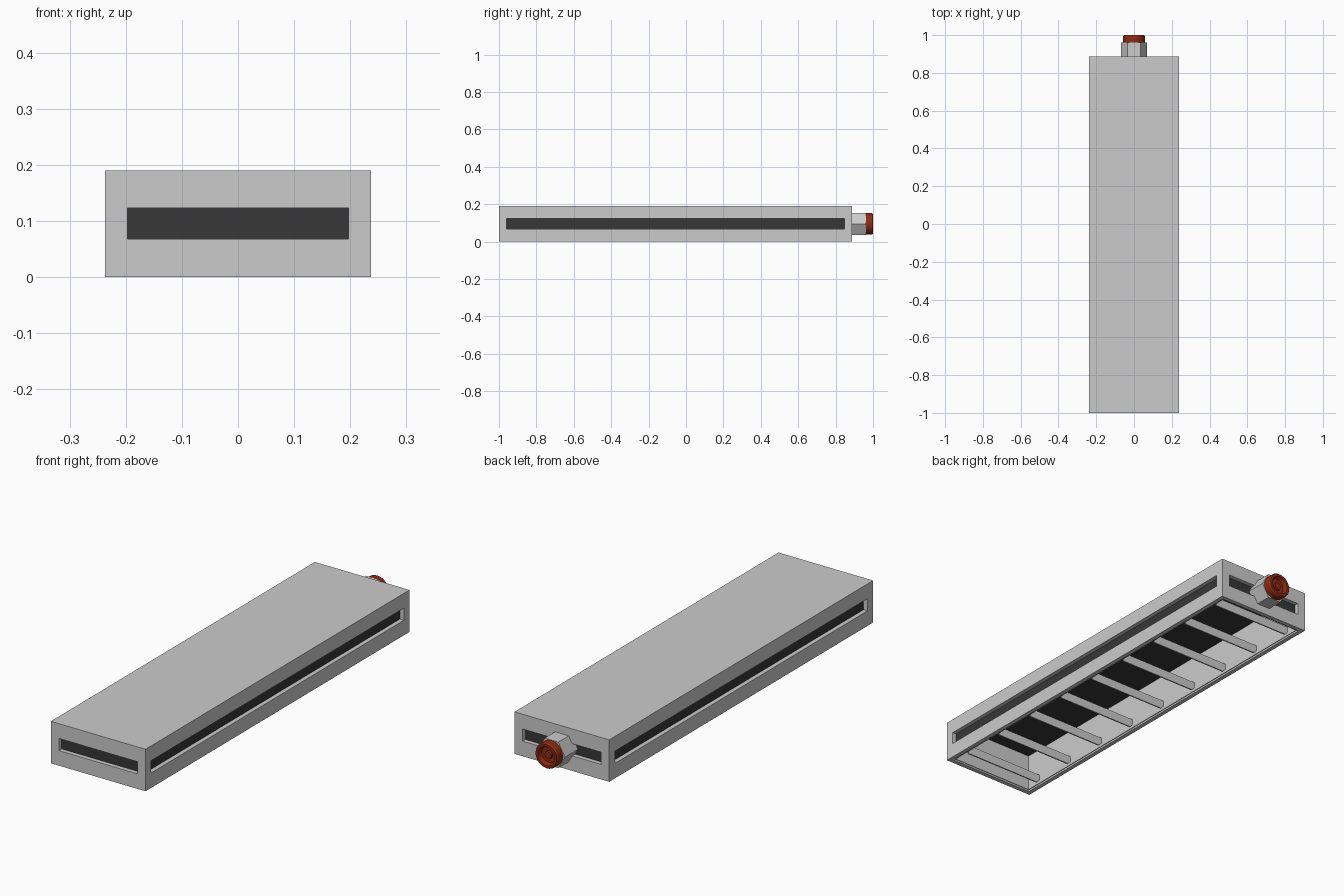
import bpy, bmesh, math
from mathutils import Vector

if "Cube" in bpy.data.objects:
    bpy.data.objects.remove(bpy.data.objects["Cube"])

W, Y0, Y1, H = 0.237, -1.0, 0.888, 0.19      # half width, front, back, height
Z_LOW, Z_HIGH = 0.068, 0.123                 # side slot
CZ = 0.095                                   # fitting axis height


def material(name, color):
    m = bpy.data.materials.new(name)
    m.diffuse_color = (*color, 1)
    m.use_nodes = True
    m.node_tree.nodes["Principled BSDF"].inputs["Base Color"].default_value = m.diffuse_color
    return m


DARK = material("dark_mesh", (0.038, 0.038, 0.038))
RED = material("red_plastic", (0.27, 0.025, 0.006))


def finish(name, bm, mat=None):
    bmesh.ops.recalc_face_normals(bm, faces=bm.faces)
    me = bpy.data.meshes.new(name)
    bm.to_mesh(me)
    bm.free()
    ob = bpy.data.objects.new(name, me)
    bpy.context.collection.objects.link(ob)
    if mat:
        me.materials.append(mat)
    return ob


def box(name, x0, x1, y0, y1, z0, z1, mat=None):
    bm = bmesh.new()
    bmesh.ops.create_cube(bm, size=1)
    for v in bm.verts:
        v.co = Vector(((x0 + x1) / 2 + v.co.x * (x1 - x0),
                       (y0 + y1) / 2 + v.co.y * (y1 - y0),
                       (z0 + z1) / 2 + v.co.z * (z1 - z0)))
    return finish(name, bm, mat)


def frame(name, inset, thick, z0, z1, mat=None):
    """Rectangular ring of four walls, set in from the outer faces."""
    bm = bmesh.new()
    rings = []
    for d, z in ((inset, z0), (inset, z1), (inset + thick, z1), (inset + thick, z0)):
        rings.append([bm.verts.new(c) for c in (
            (-W + d, Y0 + d, z), (W - d, Y0 + d, z),
            (W - d, Y1 - d, z), (-W + d, Y1 - d, z))])
    for a, b in zip(rings, rings[1:] + rings[:1]):
        for i in range(4):
            j = (i + 1) % 4
            bm.faces.new((a[i], a[j], b[j], b[i]))
    return finish(name, bm, mat)


def lathe(name, profile, sides, mat=None):
    """Spin (radius, y) points around the fitting axis."""
    bm = bmesh.new()
    vs = [bm.verts.new((r, y, CZ)) for r, y in profile]
    edges = [bm.edges.new(p) for p in zip(vs, vs[1:])]
    bmesh.ops.spin(bm, geom=vs + edges, cent=(0, 0, CZ), axis=(0, 1, 0),
                   angle=2 * math.pi, steps=sides)
    bmesh.ops.remove_doubles(bm, verts=bm.verts, dist=1e-5)
    return finish(name, bm, mat)


# Hollow shell, open underneath: cover, lower band and inner liner
box("top_plate", -W, W, Y0, Y1, 0.180, H)
frame("upper_band", 0, 0.020, Z_HIGH, 0.180)
frame("lower_band", 0, 0.020, 0, Z_LOW)
frame("inner_liner", 0.025, 0.003, 0.004, 0.180)
box("dark_ceiling", -W + 0.028, W - 0.028, Y0 + 0.028, Y1 - 0.028, 0.174, 0.180, DARK)

# Dark recessed strip in the side slot, with four corner posts
frame("vent_strip", 0.020, 0.005, Z_LOW - 0.01, Z_HIGH + 0.01, DARK)
P = 0.04
for sx in (-1, 1):
    xa, xb = sorted((sx * W, sx * (W - P)))
    for label, ya, yb in (("front", Y0, Y0 + P), ("back", Y1 - P, Y1)):
        # L-shaped post made of two slim plates
        side = "left" if sx < 0 else "right"
        y_out = Y0 if label == "front" else Y1 - 0.02
        box(f"corner_post_{label}_{side}_end", xa, xb, y_out, y_out + 0.02, Z_LOW, Z_HIGH)
        xc, xd = sorted((sx * W, sx * (W - 0.02)))
        box(f"corner_post_{label}_{side}_side", xc, xd, ya, yb, Z_LOW, Z_HIGH)

# Cross ribs with slanted ends
N = 9
for i in range(N):
    y = -0.90 + i * 1.70 / (N - 1)
    bm = bmesh.new()
    outline = [(-0.212, 0.045), (-0.212, 0.022), (-0.195, 0.004),
               (0.195, 0.004), (0.212, 0.022), (0.212, 0.045)]
    f = bm.faces.new([bm.verts.new((x, y - 0.003, z)) for x, z in outline])
    ext = bmesh.ops.extrude_face_region(bm, geom=[f])["geom"]
    bmesh.ops.translate(bm, vec=(0, 0.006, 0),
                        verts=[g for g in ext if isinstance(g, bmesh.types.BMVert)])
    finish(f"cross_rib_{i + 1}", bm)

# Hexagonal fitting on the back
lathe("hex_fitting", [(0, 0.87), (0.068, 0.87), (0.068, 0.962), (0, 0.962)], 6)

# Red cap with a recessed face and a centre boss
cap = lathe("red_cap", [(0, 0.955), (0.057, 0.955), (0.057, 0.994), (0.053, 1.0),
                        (0.042, 1.0), (0.036, 0.980), (0.018, 0.980),
                        (0.016, 0.988), (0, 0.988)], 32, RED)
bpy.context.view_layer.objects.active = cap
cap.select_set(True)
bpy.ops.object.shade_smooth_by_angle(angle=math.radians(30))
